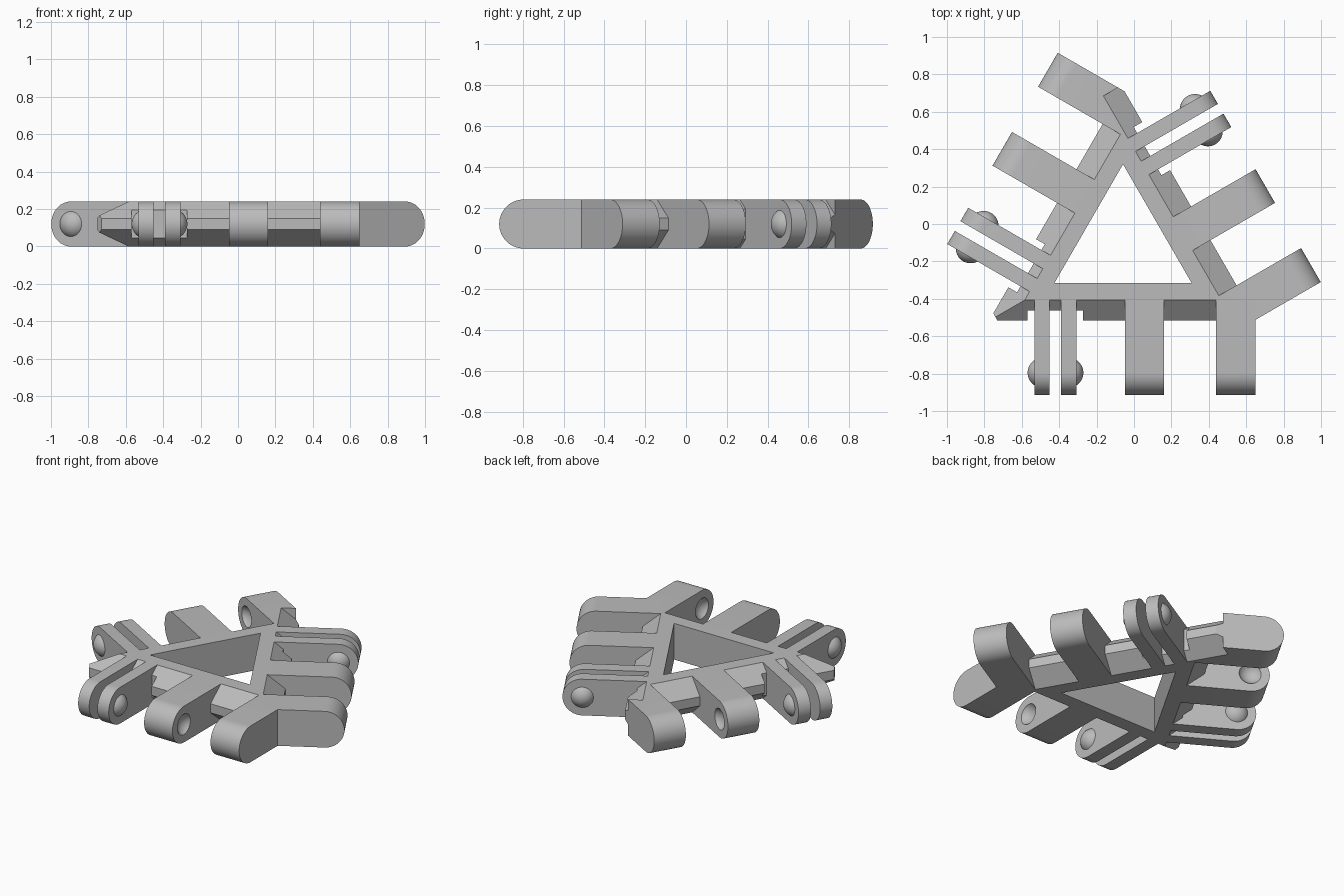
import bpy, bmesh
from math import pi, sin, cos, radians
from mathutils import Matrix, Vector

cube = bpy.data.objects.get("Cube")
if cube:
    bpy.data.objects.remove(cube, do_unlink=True)

# Main dimensions
H = 0.24                       # thickness
CENTRE = Matrix.Translation((-0.0587, -0.1035, 0))
INNER, TOP, RIM = 0.2115, 0.3035, 0.4135   # distances of the frame walls from its middle
RIM_LOW, RIM_HIGH = 0.09, 0.15
TIP = 0.812                    # distance of the hinge ends
BALL, PROUD = 0.08, 0.037      # snap ball radius and how far it stands out

grey = bpy.data.materials.new("light_grey")
grey.use_nodes = True
grey.diffuse_color = (0.5, 0.5, 0.5, 1)
bsdf = grey.node_tree.nodes["Principled BSDF"]
bsdf.inputs["Base Color"].default_value = (0.5, 0.5, 0.5, 1)
bsdf.inputs["Roughness"].default_value = 0.6


def side_matrix(angle, flip):
    """Local space of one side: x along it, -y outward."""
    return CENTRE @ Matrix.Rotation(radians(angle), 4, "Z") @ Matrix.Diagonal((flip, 1, 1, 1))


def finish(name, bm, matrix):
    bm.transform(matrix)
    bmesh.ops.recalc_face_normals(bm, faces=bm.faces)
    mesh = bpy.data.meshes.new(name)
    bm.to_mesh(mesh)
    bm.free()
    mesh.materials.append(grey)
    ob = bpy.data.objects.new(name, mesh)
    bpy.context.collection.objects.link(ob)
    return ob


def prism(name, profile, s0, s1, matrix):
    """Sweep an (outward, height) profile along a side from s0 to s1."""
    bm = bmesh.new()
    a = [bm.verts.new((s0, -n, z)) for n, z in profile]
    b = [bm.verts.new((s1, -n, z)) for n, z in profile]
    bm.faces.new(a)
    bm.faces.new(b)
    for i in range(len(a)):
        j = (i + 1) % len(a)
        bm.faces.new((a[i], a[j], b[j], b[i]))
    return finish(name, bm, matrix)


def triangle(inradius, z):
    return [Vector((2 * inradius * cos(radians(a)), 2 * inradius * sin(radians(a)), z))
            for a in (90, 210, 330)]


def hull(name, points, truncate=None):
    bm = bmesh.new()
    for p in points:
        bm.verts.new(p)
    bmesh.ops.convex_hull(bm, input=bm.verts)
    bmesh.ops.dissolve_limit(bm, angle_limit=0.01, verts=bm.verts, edges=bm.edges)
    if truncate:
        for a in (90, 210, 330):
            d = Vector((cos(radians(a)), sin(radians(a)), 0))
            cut = bmesh.ops.bisect_plane(bm, geom=bm.verts[:] + bm.edges[:] + bm.faces[:],
                                         plane_co=d * truncate, plane_no=d, clear_outer=True)
            edges = [e for e in cut["geom_cut"] if isinstance(e, bmesh.types.BMEdge)]
            bmesh.ops.holes_fill(bm, edges=edges)
    return finish(name, bm, CENTRE)


def ball(name, s, matrix, clip=0):
    """Sphere on the hinge axis; clip keeps only the part beyond a lug face."""
    bm = bmesh.new()
    turn = Matrix.Translation((s, H / 2 - TIP, H / 2)) @ Matrix.Rotation(pi / 2, 4, "Y")
    bmesh.ops.create_uvsphere(bm, u_segments=40, v_segments=32, radius=BALL, matrix=turn)
    if clip:
        bmesh.ops.bisect_plane(bm, geom=bm.verts[:] + bm.edges[:] + bm.faces[:],
                               plane_co=(s + clip * (BALL - PROUD - 0.001), 0, 0),
                               plane_no=(clip, 0, 0), clear_inner=True)
        bmesh.ops.holes_fill(bm, edges=[e for e in bm.edges if e.is_boundary])
    return finish(name, bm, matrix)


def carve(ob, cutter):
    cutter.hide_render = True
    mod = ob.modifiers.new("cut", "BOOLEAN")
    mod.operation, mod.solver, mod.object = "DIFFERENCE", "EXACT", cutter
    bpy.context.view_layer.objects.active = ob
    bpy.ops.object.modifier_apply(modifier=mod.name)
    bpy.data.objects.remove(cutter, do_unlink=True)


# Hinge lug outline with a fully rounded end
R = H / 2
lug_outline = [(TOP, 0)] + [(TIP - R + R * cos(a), R + R * sin(a))
                            for a in (-pi / 2 + pi * i / 28 for i in range(29))] + [(TOP, H)]
box_outline = [(0.36, -0.1), (1, -0.1), (1, 0.4), (0.36, 0.4)]
# Everything outside the bevelled rim
clear_outline = [(TOP, -0.1), (TOP, 0), (RIM, RIM_LOW), (RIM, RIM_HIGH),
                 (TOP, H), (TOP, 0.4), (1, 0.4), (1, -0.1)]

# Triangular frame with bevelled rim and blunt corners
frame = hull("triangle_frame", triangle(TOP, 0) + triangle(RIM, RIM_LOW)
             + triangle(RIM, RIM_HIGH) + triangle(TOP, H), truncate=2 * RIM - 0.039)
carve(frame, hull("frame_opening", triangle(INNER, -0.1) + triangle(INNER, 0.4)))
parts = [frame]

thin = ((-0.473, -0.392), (-0.332, -0.249))
thick = ((0.011, 0.219), (0.498, 0.708))
sides = (("front", 0, 1), ("right", 120, -1), ("left", 240, -1))
inset = BALL - PROUD

for side, angle, flip in sides:
    m = side_matrix(angle, flip)
    # Clearance notch behind the thin lugs
    carve(frame, prism("notch", box_outline, -0.51, -0.213, m))
    # Thin lugs with outward snap domes
    for label, (s0, s1), out in zip(("outer", "inner"), thin, (-1, 1)):
        parts.append(prism(f"{side}_{label}_thin_lug", lug_outline, s0, s1, m))
        face = s0 if out < 0 else s1
        parts.append(ball(f"{side}_{label}_snap_dome", face - out * inset, m, out))
    # Thick lugs with facing sockets
    for label, (s0, s1), out in zip(("middle", "corner"), thick, (1, -1)):
        lug = prism(f"{side}_{label}_thick_lug", lug_outline, s0, s1, m)
        face = s1 if out > 0 else s0
        carve(lug, ball("socket", face + out * inset, m))
        # The left corner lug is trimmed to the rim of the neighbouring side
        if side == "left" and label == "corner":
            carve(lug, prism("trim", clear_outline, 0.3, 0.735, side_matrix(120, 1)))
        parts.append(lug)

# Smooth the rounded surfaces, keep the edges crisp
bpy.ops.object.select_all(action="DESELECT")
for ob in parts:
    ob.select_set(True)
bpy.context.view_layer.objects.active = frame
bpy.ops.object.shade_smooth_by_angle(angle=radians(30))
